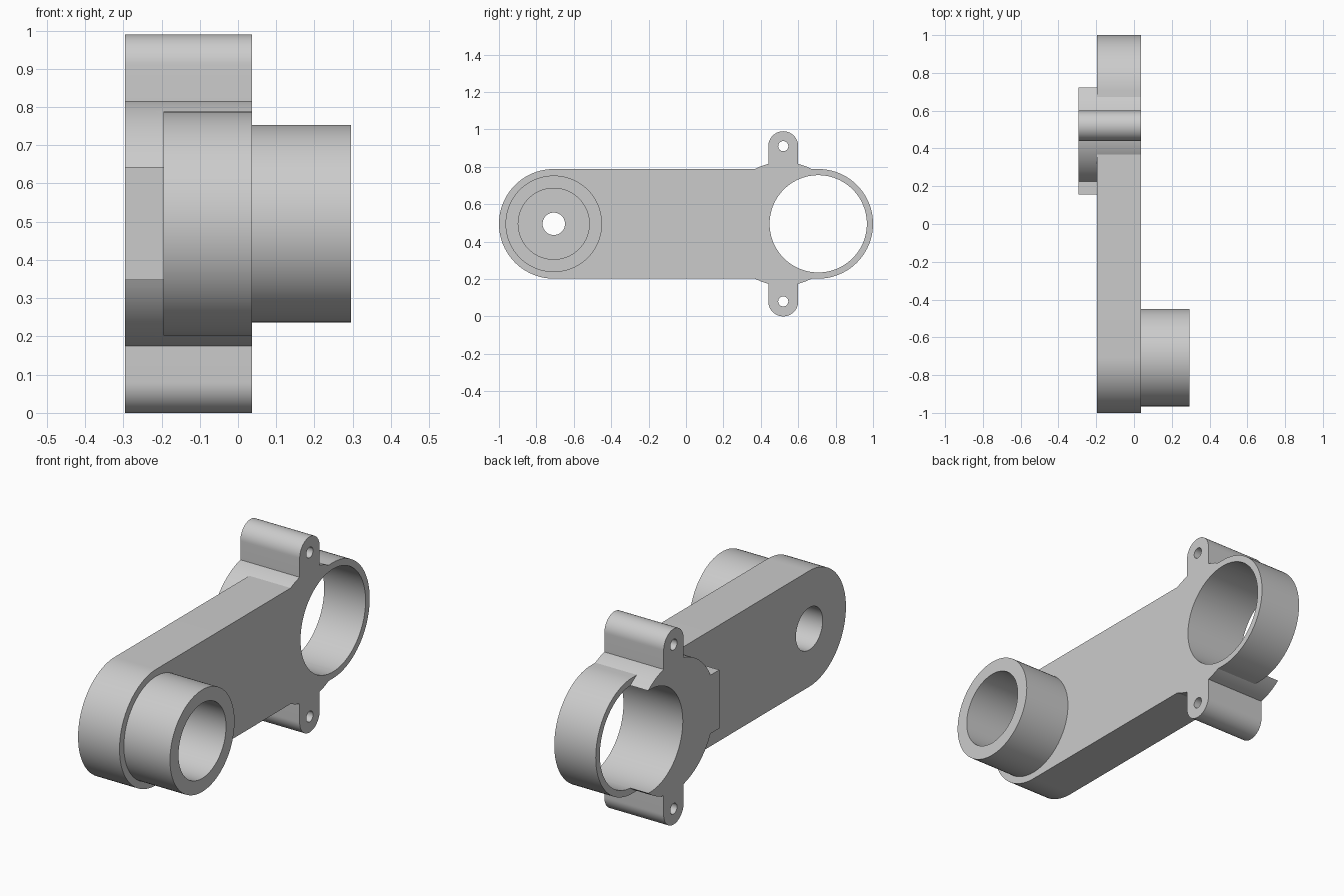
import bpy, bmesh, math

old = bpy.data.objects.get("Cube")
if old:
    bpy.data.objects.remove(old, do_unlink=True)

grey = bpy.data.materials.new("plain grey")
grey.use_nodes = True
colour = (0.6, 0.6, 0.6, 1)
grey.diffuse_color = colour
grey.node_tree.nodes["Principled BSDF"].inputs["Base Color"].default_value = colour

MID = 0.495                      # height of the arm's axis
BACK, ARM_BACK, FACE, TIP = -0.295, -0.195, 0.037, 0.295
PIVOT, RING, LUG = -0.707, 0.707, 0.52


def prism(name, outline, x0, x1):
    """Extrude a closed (y, z) outline along x."""
    bm = bmesh.new()
    face = bm.faces.new([bm.verts.new((x0, y, z)) for y, z in outline])
    moved = bmesh.ops.extrude_face_region(bm, geom=[face])["geom"]
    verts = [v for v in moved if isinstance(v, bmesh.types.BMVert)]
    bmesh.ops.translate(bm, verts=verts, vec=(x1 - x0, 0, 0))
    bmesh.ops.recalc_face_normals(bm, faces=bm.faces)
    mesh = bpy.data.meshes.new(name)
    bm.to_mesh(mesh)
    bm.free()
    mesh.materials.append(grey)
    obj = bpy.data.objects.new(name, mesh)
    bpy.context.collection.objects.link(obj)
    return obj


def arc(y, z, r, start=0, sweep=360, n=96):
    steps = n if sweep == 360 else n + 1
    angles = [math.radians(start + sweep * i / n) for i in range(steps)]
    return [(y + r * math.cos(a), z + r * math.sin(a)) for a in angles]


def combine(target, tool, operation):
    mod = target.modifiers.new(operation.lower(), "BOOLEAN")
    mod.operation, mod.solver, mod.object = operation, "EXACT", tool
    bpy.context.view_layer.objects.active = target
    bpy.ops.object.modifier_apply(modifier=mod.name)
    bpy.data.objects.remove(tool, do_unlink=True)


# Arm with two round ends
arm = prism("link_arm",
            arc(RING, MID, 0.293, -90, 180, 48) + arc(PIVOT, MID, 0.293, 90, 180, 48),
            ARM_BACK, FACE)

# Thick disc around the lugs, its stop block, and the pivot boss
solids = [
    prism("lug_disc", arc(LUG, MID, 0.33), BACK, FACE),
    prism("stop_block", [(0.155, MID - 0.148), (0.4, MID - 0.148),
                         (0.4, MID + 0.148), (0.155, MID + 0.148)], BACK, ARM_BACK + 0.05),
    prism("pivot_boss", arc(PIVOT, MID, 0.258), FACE - 0.1, TIP),
]

# Upper and lower bolt lugs
for side in (1, -1):
    end = MID + side * 0.415
    base = MID + side * 0.25
    tip = arc(LUG, end, 0.08, 0, side * 180, 32)
    solids.append(prism("bolt_lug", tip + [(LUG - 0.08, base), (LUG + 0.08, base)],
                        BACK, FACE))
for part in solids:
    combine(arm, part, "UNION")

# Ring bore, stepped pivot bore and bolt holes
cutters = [
    prism("ring_bore", arc(RING, MID, 0.26), -0.5, 0.5),
    prism("boss_bore", arc(PIVOT, MID, 0.19), 0.0, 0.5),
    prism("rear_bore", arc(PIVOT, MID, 0.107, n=64), -0.5, -0.04),
    prism("pivot_hole", arc(PIVOT, MID, 0.06, n=48), -0.3, 0.2),
]
for side in (1, -1):
    cutters.append(prism("bolt_hole", arc(LUG, MID + side * 0.415, 0.027, n=32), -0.5, 0.5))
for part in cutters:
    combine(arm, part, "DIFFERENCE")

# Smooth the round walls, keep the rims sharp
bpy.ops.object.select_all(action="DESELECT")
arm.select_set(True)
bpy.context.view_layer.objects.active = arm
bpy.ops.object.shade_smooth_by_angle(angle=math.radians(20))
